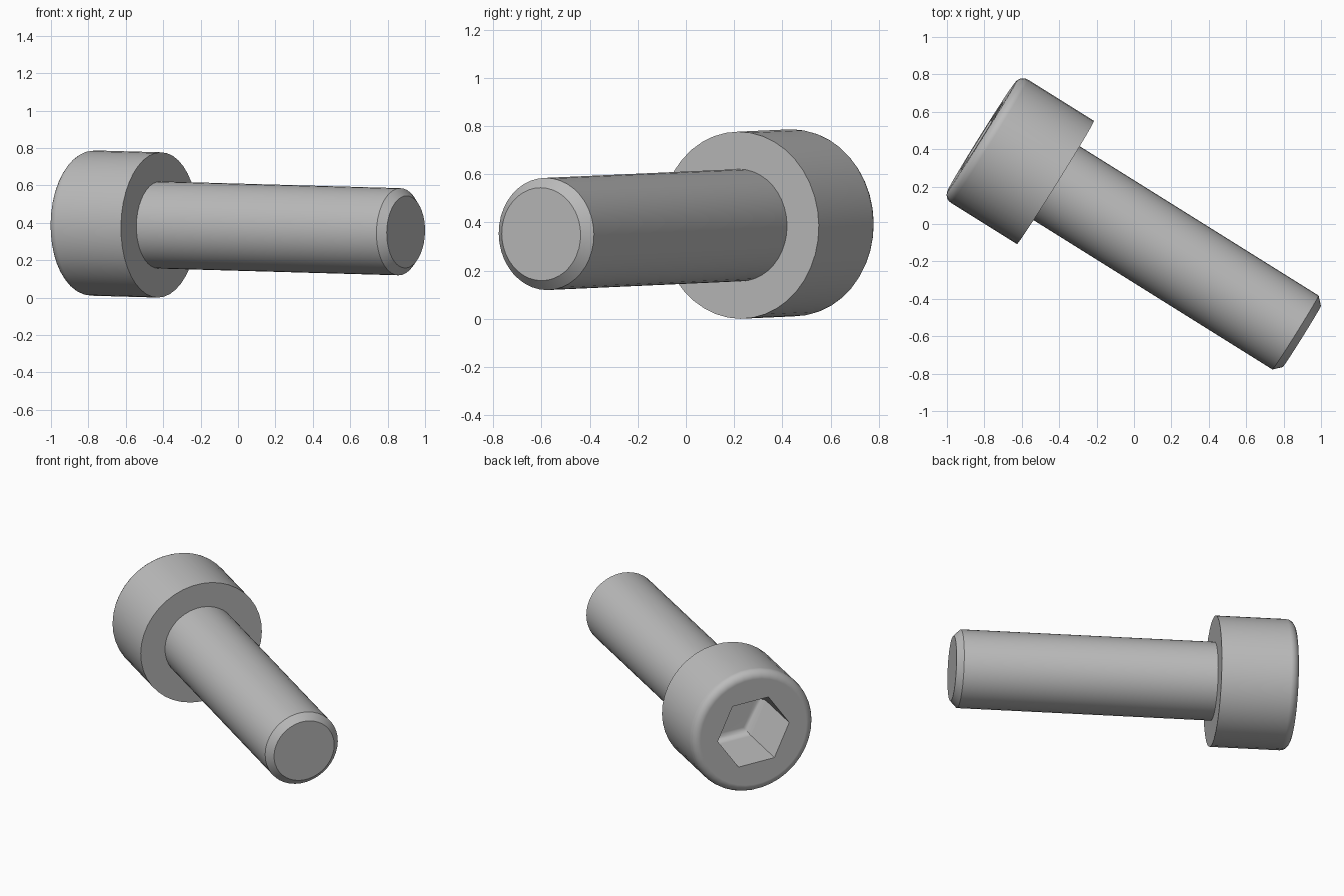
import bpy, bmesh, math
from mathutils import Vector, Matrix

cube = bpy.data.objects.get("Cube")
if cube:
    bpy.data.objects.remove(cube, do_unlink=True)

# Single steel colour
steel = bpy.data.materials.new("grey steel")
steel.use_nodes = True
COLOUR = (0.5, 0.5, 0.5, 1)
steel.diffuse_color = COLOUR
steel.node_tree.nodes["Principled BSDF"].inputs["Base Color"].default_value = COLOUR

# Bolt frame: local z runs from head to tip, origin under the head
axis = Vector((0.848, -0.53, -0.024)).normalized()
side = Vector((0.53, 0.848, 0)).normalized()
up = axis.cross(side)
frame = Matrix((side, up, axis)).transposed().to_4x4()
frame.translation = (-0.42, 0.222, 0.3885)

HEAD_R, HEAD_H, ROUND = 0.3885, 0.466, 0.05
SHANK_R, LENGTH, CHAMFER = 0.233, 1.554, 0.04
HEX_R, HEX_DEPTH = 0.23, 0.4


def arc(radius, z, size, steps):
    """Quarter-round (radius, z) points from the side wall to an end face."""
    turns = [math.pi / 2 * i / steps for i in range(steps + 1)]
    return [(radius - size * (1 - math.cos(a)), z + size * math.sin(a)) for a in turns]


def revolve(name, profile, sides, cap_start=True, phase=0.0):
    """Bridge rings that follow a (radius, z) profile, with flat end caps."""
    bm = bmesh.new()
    rings = []
    for r, z in profile:
        angles = [phase + math.tau * i / sides for i in range(sides)]
        rings.append([bm.verts.new((r * math.cos(a), r * math.sin(a), z)) for a in angles])
    for low, high in zip(rings, rings[1:]):
        for i in range(sides):
            j = (i + 1) % sides
            bm.faces.new((low[i], low[j], high[j], high[i]))
    if cap_start:
        bm.faces.new(rings[0])
    bm.faces.new(rings[-1])
    bmesh.ops.recalc_face_normals(bm, faces=bm.faces)
    mesh = bpy.data.meshes.new(name)
    bm.to_mesh(mesh)
    bm.free()
    mesh.materials.append(steel)
    obj = bpy.data.objects.new(name, mesh)
    obj.matrix_world = frame
    bpy.context.collection.objects.link(obj)
    return obj


def select(obj):
    bpy.ops.object.select_all(action='DESELECT')
    obj.select_set(True)
    bpy.context.view_layer.objects.active = obj


# Head with rounded outer rim
rim = [(r, -z) for r, z in arc(HEAD_R, HEAD_H - ROUND, ROUND, 5)]
head = revolve("head", [(HEAD_R, 0)] + rim, 40)

# Hexagonal socket with a rounded floor
floor = arc(HEX_R, HEX_DEPTH - ROUND - HEAD_H, ROUND, 4)
cutter = revolve("socket_cutter", [(HEX_R, -HEAD_H - 0.1)] + floor, 6,
                 phase=math.radians(-5))
cutter.hide_render = True
select(head)
cut = head.modifiers.new("socket", 'BOOLEAN')
cut.operation = 'DIFFERENCE'
cut.solver = 'EXACT'
cut.object = cutter
bpy.ops.object.modifier_apply(modifier=cut.name)
bpy.data.objects.remove(cutter, do_unlink=True)

# Shank with chamfered tip
shank = revolve("shank", [(SHANK_R, 0), (SHANK_R, LENGTH - CHAMFER),
                          (SHANK_R - CHAMFER, LENGTH)], 40, cap_start=False)

# Smooth round walls, crisp edges and flat end faces
for part in (head, shank):
    select(part)
    bpy.ops.object.shade_smooth_by_angle(angle=math.radians(30))
    weighted = part.modifiers.new("flat_ends", 'WEIGHTED_NORMAL')
    weighted.keep_sharp = True
